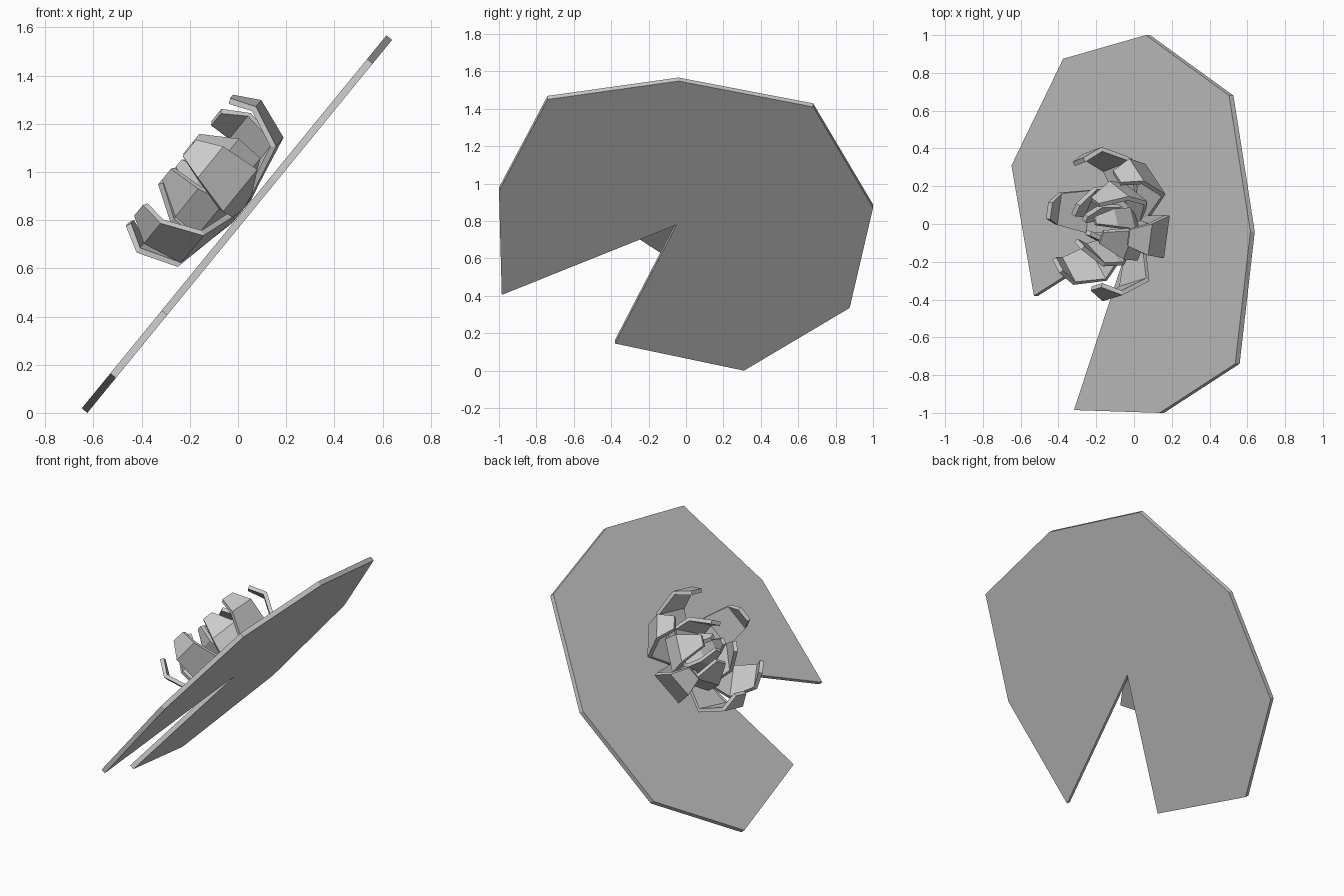
import bpy, bmesh, math
from mathutils import Vector

cube = bpy.data.objects.get("Cube")
if cube:
    bpy.data.objects.remove(cube, do_unlink=True)

mat = bpy.data.materials.new("plain grey")
mat.use_nodes = True
grey = (0.6, 0.6, 0.6, 1)
mat.diffuse_color = grey
mat.node_tree.nodes["Principled BSDF"].inputs["Base Color"].default_value = grey

# Tilted frame of the pad: along the slope, across, and out of the leaf
TILT = math.atan(1.224)
SLOPE = Vector((math.cos(TILT), 0, math.sin(TILT)))
ACROSS = Vector((0, 1, 0))
OUT = Vector((-math.sin(TILT), 0, math.cos(TILT)))


def make(name, verts, faces, thickness, offset):
    mesh = bpy.data.meshes.new(name)
    mesh.from_pydata(verts, [], faces)
    mesh.materials.append(mat)
    obj = bpy.data.objects.new(name, mesh)
    bpy.context.collection.objects.link(obj)
    solid = obj.modifiers.new("thickness", "SOLIDIFY")
    solid.thickness = thickness
    solid.offset = offset
    return obj


# Lily pad: a notched fan around the stem point, given as (y, z) on the slope
rim = [(-0.985, 0.405), (-1.0, 0.96), (-0.74, 1.45), (-0.04, 1.548), (0.68, 1.41),
       (1.0, 0.87), (0.875, 0.335), (0.31, 0.0), (-0.38, 0.145)]
pad = [Vector(((z - 0.774) / 1.224 + 0.007, y, z)) for y, z in [(-0.05, 0.78)] + rim]
make("lily_pad", pad, [(0, i, i + 1) for i in range(1, len(rim))], 0.03, 1)

# Flower petals: rows of (distance out, height, half width)
CENTRE = Vector((0, 0, 0.785)) + SLOPE * 0.05


def petal(name, angle, rows):
    a = math.radians(angle)
    radial = SLOPE * math.cos(a) + ACROSS * math.sin(a)
    side = OUT.cross(radial)
    verts = [CENTRE + radial * r + OUT * h + side * (w * k)
             for r, h, w in rows for k in (-1, 1)]
    faces = [(i, i + 1, i + 3, i + 2) for i in range(0, len(verts) - 2, 2)]
    make(name, verts, faces, 0.025, -1)


outer = [(0.04, 0.02, 0.05), (0.33, 0.08, 0.115), (0.40, 0.25, 0.085), (0.35, 0.355, 0.045)]
middle = [(0.03, 0.02, 0.04), (0.19, 0.10, 0.11), (0.21, 0.22, 0.09), (0.14, 0.36, 0.035)]
inner = [(0.02, 0.02, 0.02), (0.09, 0.12, 0.06), (0.10, 0.24, 0.05), (0.06, 0.35, 0.02)]

rings = {
    "outer_petal": ((-12, 46, 104, 168, 220, 281), outer),
    "middle_petal": ((-32, 63, 144, 236), middle),
    "inner_petal": ((20, 140, 260), inner),
}
for name, (angles, rows) in rings.items():
    for n, angle in enumerate(angles, 1):
        petal(f"{name}_{n}", angle, rows)
